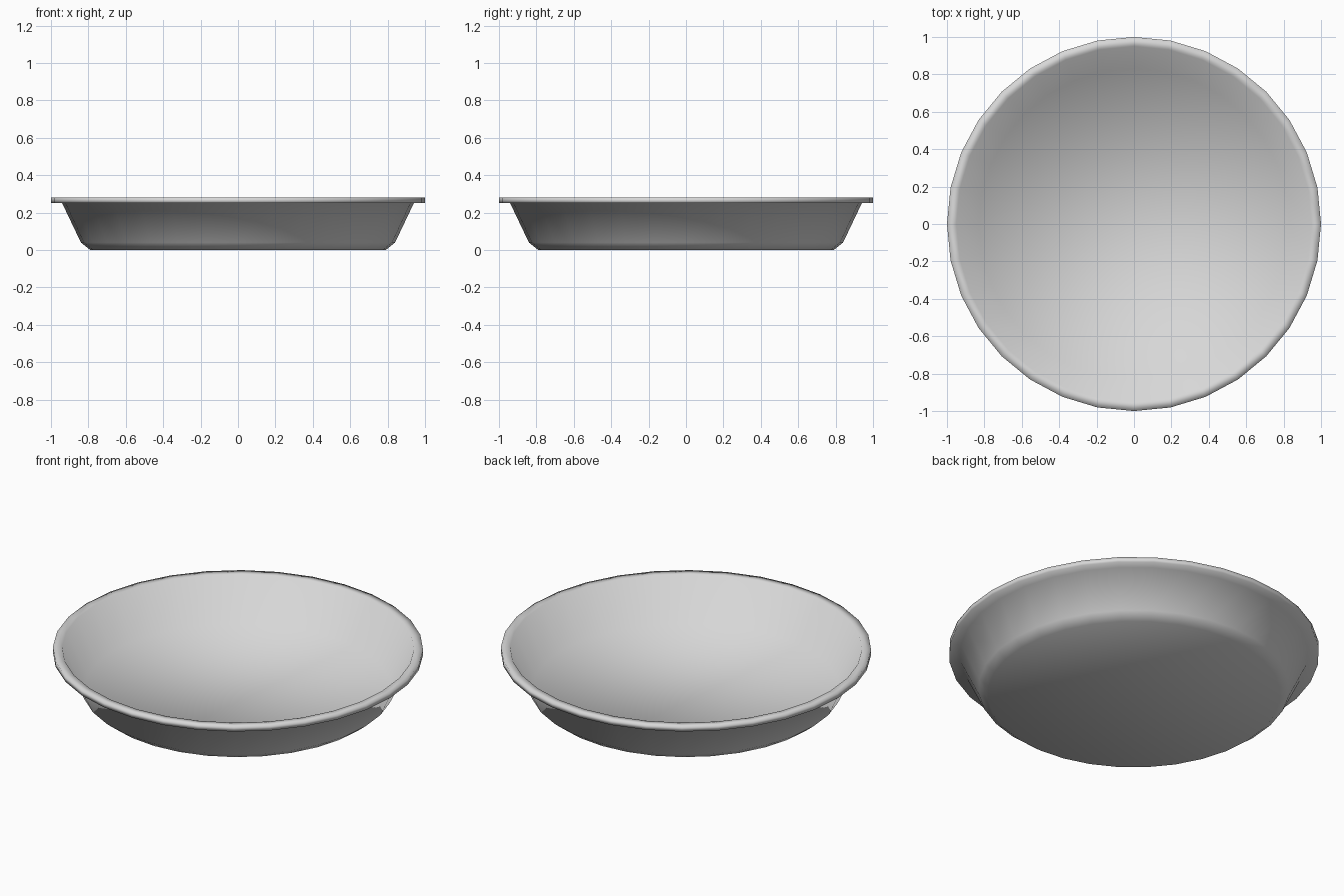
import bpy
import bmesh
from math import cos, sin, tau

cube = bpy.data.objects.get("Cube")
if cube:
    bpy.data.objects.remove(cube, do_unlink=True)

SIDES = 32

# Radius and height, from the underside, around the rim, to the inner floor
PROFILE = [
    (0.79, 0.0), (0.84, 0.04),      # base and its bevel
    (0.94, 0.25), (1.0, 0.25),      # outer wall and rim underside
    (1.0, 0.28), (0.95, 0.28),      # rim edge and top
    (0.83, 0.04),                   # inner wall down to the floor
]


def make_material(name, color):
    mat = bpy.data.materials.new(name)
    mat.use_nodes = True
    mat.diffuse_color = color
    bsdf = mat.node_tree.nodes["Principled BSDF"]
    bsdf.inputs["Base Color"].default_value = color
    return mat


def make_lathed(name, profile, mat):
    bm = bmesh.new()
    rings = []
    for r, z in profile:
        angles = [tau * i / SIDES for i in range(SIDES)]
        rings.append([bm.verts.new((r * cos(a), r * sin(a), z)) for a in angles])
    for low, high in zip(rings, rings[1:]):
        for i in range(SIDES):
            j = (i + 1) % SIDES
            bm.faces.new((low[i], low[j], high[j], high[i]))
    # Flat base and flat inner floor
    bm.faces.new(rings[0][::-1])
    bm.faces.new(rings[-1])
    bmesh.ops.recalc_face_normals(bm, faces=bm.faces[:])
    for face in bm.faces:
        face.smooth = True
    mesh = bpy.data.meshes.new(name)
    bm.to_mesh(mesh)
    bm.free()
    mesh.materials.append(mat)
    obj = bpy.data.objects.new(name, mesh)
    bpy.context.collection.objects.link(obj)
    return obj


light_grey = make_material("light grey", (0.68, 0.68, 0.68, 1.0))
make_lathed("round_pan", PROFILE, light_grey)
